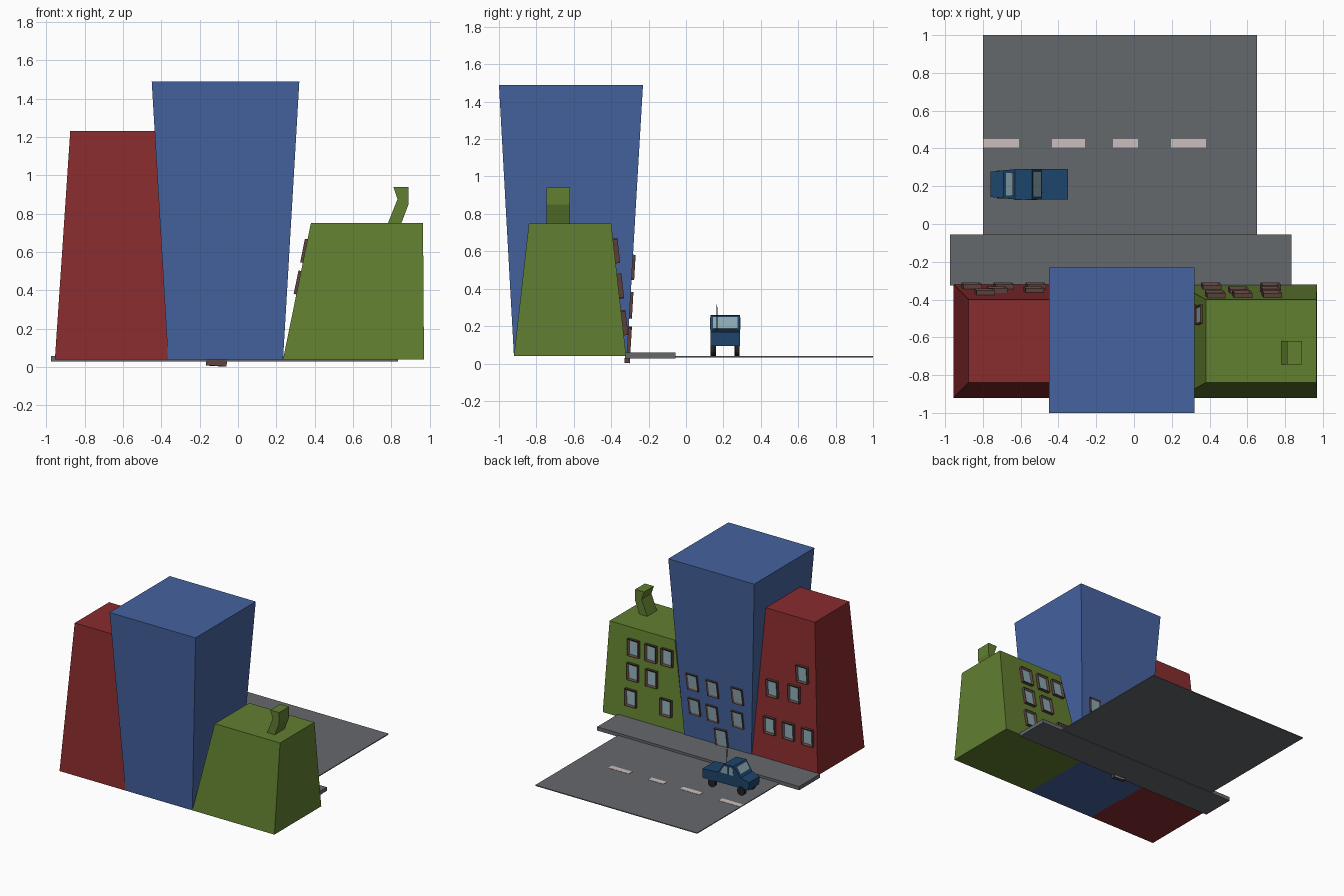
import bpy, bmesh
from mathutils import Vector, Matrix

if "Cube" in bpy.data.objects:
    bpy.data.objects.remove(bpy.data.objects["Cube"])


def mat(name, r, g, b):
    m = bpy.data.materials.new(name)
    m.diffuse_color = (r, g, b, 1)
    m.use_nodes = True
    m.node_tree.nodes["Principled BSDF"].inputs["Base Color"].default_value = m.diffuse_color
    return m


RED = mat("brick_red", .25, .025, .027)
BLUE = mat("tower_blue", .06, .125, .35)
GREEN = mat("house_green", .12, .21, .03)
ASPHALT = mat("asphalt", .13, .14, .15)
PAINT = mat("road_paint", .6, .52, .52)
BROWN = mat("frame_brown", .11, .055, .048)
GLASS = mat("glass", .25, .38, .43)
CAR = mat("car_blue", .013, .06, .15)
TYRE = mat("tyre", .015, .015, .018)


def finish(name, bm, *mats):
    bmesh.ops.recalc_face_normals(bm, faces=bm.faces)
    me = bpy.data.meshes.new(name)
    bm.to_mesh(me)
    bm.free()
    for m in mats:
        me.materials.append(m)
    ob = bpy.data.objects.new(name, me)
    bpy.context.collection.objects.link(ob)
    return ob


def loft(name, m, a, b):
    """Solid between two matching closed outlines."""
    bm = bmesh.new()
    va, vb = [bm.verts.new(p) for p in a], [bm.verts.new(p) for p in b]
    n = len(a)
    bm.faces.new(va)
    bm.faces.new(vb)
    for i in range(n):
        j = (i + 1) % n
        bm.faces.new((va[i], va[j], vb[j], vb[i]))
    return finish(name, bm, m)


def rect(x0, x1, y0, y1, z):
    return [(x0, y0, z), (x1, y0, z), (x1, y1, z), (x0, y1, z)]


def block(name, m, base, top, z0, z1):
    return loft(name, m, rect(*base, z0), rect(*top, z1))


def prism(name, m, pts, y0, y1):
    return loft(name, m, [(x, y0, z) for x, z in pts], [(x, y1, z) for x, z in pts])


def window(name, centre, right, up, w, h, out):
    """Box frame whose front is inset and pushed back to hold a pane."""
    r = Vector(right).normalized()
    u = Vector(up).normalized()
    n = r.cross(u).normalized()
    bm = bmesh.new()
    bmesh.ops.create_cube(bm, size=1)
    for v in bm.verts:
        v.co = (v.co.x * w, v.co.y * h, out if v.co.z > 0 else -.012)
        v.co.x -= v.co.y * .08                      # crooked look
    bm.faces.ensure_lookup_table()
    front = max(bm.faces, key=lambda f: f.calc_center_median().z)
    bmesh.ops.inset_region(bm, faces=[front], thickness=.018, depth=0)
    for v in front.verts:
        v.co.z -= out * .5
    front.material_index = 1
    M = Matrix((r, u, n)).transposed().to_4x4()
    M.translation = centre
    bmesh.ops.transform(bm, matrix=M, verts=bm.verts)
    finish(name, bm, BROWN, GLASS)


# Buildings
block("red_building", RED, (-.955, -.355, -.92, -.32), (-.875, -.42, -.84, -.40), .04, 1.23)
block("blue_tower", BLUE, (-.365, .235, -.92, -.315), (-.45, .32, -1, -.23), .04, 1.49)
block("green_house", GREEN, (.235, .97, -.92, -.32), (.38, .965, -.84, -.40), .04, .75)
prism("bent_chimney", GREEN, [(.78, .745), (.85, .745), (.89, .85), (.89, .94),
                              (.81, .94), (.832, .875)], -.745, -.62)

# Street windows: base y, slope of wall, protrusion, then (x, z) centres
walls = {
    "red": (-.32, -.08 / 1.19, .025,
            [(-.79, .80), (-.53, .62), (-.725, .63), (-.52, .326), (-.69, .325), (-.86, .323)]),
    "blue": (-.315, .085 / 1.45, .014,
             [(.14, .517), (-.04, .512), (-.263, .513), (.13, .317), (-.03, .305), (-.257, .316)]),
    "green": (-.32, -.08 / .71, .024,
              [(.73, .60), (.573, .60), (.43, .603), (.722, .415), (.553, .41),
               (.724, .215), (.41, .22)]),
}
for wall, (y0, slope, out, spots) in walls.items():
    for i, (x, z) in enumerate(spots):
        window(f"{wall}_window_{i}", (x, y0 + slope * (z - .04), z),
               (-1, 0, 0), (0, slope, 1), .098, .13, out)

# Side windows of the green house and the tower door
for i, z in enumerate((.605, .44)):
    window(f"green_side_window_{i}", (.235 + .145 * (z - .04) / .71, -.48, z),
           (0, -1, 0), (.145, 0, .71), .1, .125, .014)
window("tower_door", (-.106, -.311, .1), (-1, 0, .06), (0, .06, 1), .108, .19, .016)

# Pavement, road and lane dashes
flat = (-.975, .835, -.325, -.055)
block("pavement", ASPHALT, flat, flat, .028, .058)
flat = (-.8, .65, -.06, 1)
block("road", ASPHALT, flat, flat, .032, .039)
for i, (a, b) in enumerate([(-.8, -.61), (-.435, -.26), (-.112, .02), (.197, .38)]):
    flat = (a, b, .405, .45)
    block(f"lane_dash_{i}", PAINT, flat, flat, .037, .041)

# Car body, narrowed towards its tail
body = [(-.35, .095), (-.35, .168), (-.49, .178), (-.54, .255), (-.63, .26),
        (-.69, .18), (-.76, .16), (-.755, .095)]


def half_width(x):
    return .08 - .013 * max(0, (-.63 - x) / .13)


loft("car_body", CAR, [(x, .21 - half_width(x), z) for x, z in body],
     [(x, .21 + half_width(x), z) for x, z in body])

# Car glass: windscreen, rear window, side panes
prism("windscreen", GLASS, [(-.496, .185), (-.492, .187), (-.533, .249), (-.537, .247)], .145, .275)
prism("rear_window", GLASS, [(-.639, .25), (-.643, .251), (-.677, .203), (-.672, .2)], .15, .27)
for side, y in (("right", .13), ("left", .29)):
    prism(f"front_pane_{side}", GLASS, [(-.51, .183), (-.545, .243), (-.577, .245), (-.577, .183)],
          y - .002, y + .002)
    prism(f"back_pane_{side}", GLASS, [(-.59, .183), (-.59, .245), (-.622, .246), (-.63, .183)],
          y - .002, y + .002)

# Wheels and aerial
for i, (x, y) in enumerate([(-.43, .143), (-.43, .275), (-.69, .148), (-.69, .272)]):
    bm = bmesh.new()
    bmesh.ops.create_cone(bm, cap_ends=True, segments=16, radius1=.034, radius2=.034, depth=.024,
                          matrix=Matrix.Translation((x, y, .074)) @ Matrix.Rotation(1.5708, 4, 'X'))
    finish(f"wheel_{i}", bm, TYRE)
block("aerial", TYRE, (-.483, -.478, .163, .168), (-.485, -.482, .164, .167), .17, .315)
